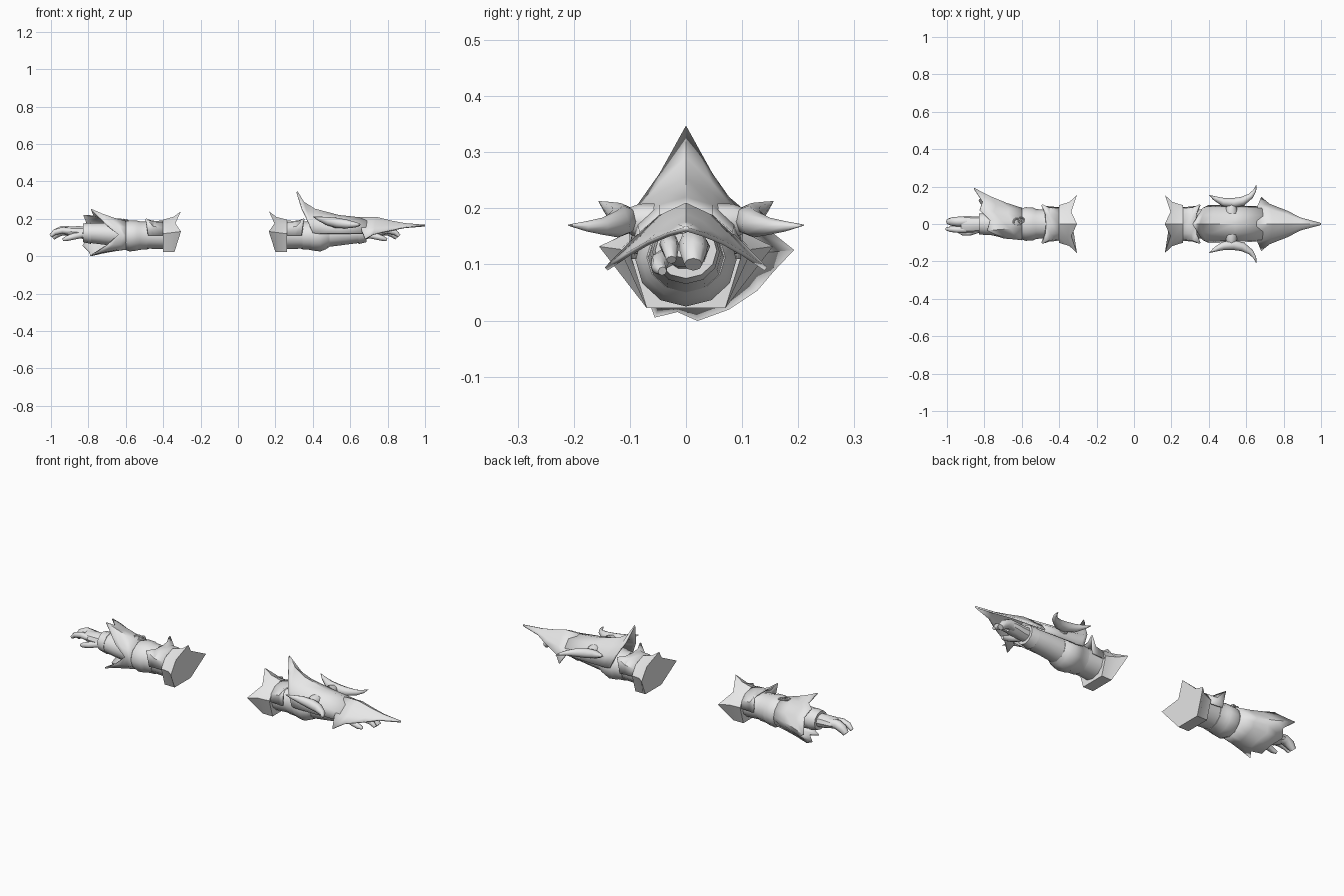
import bpy, bmesh, math
from mathutils import Vector

if "Cube" in bpy.data.objects:
    bpy.data.objects.remove(bpy.data.objects["Cube"])

grey = bpy.data.materials.new("plain_grey")
grey.diffuse_color = (0.8, 0.8, 0.8, 1)
grey.use_nodes = True
grey.node_tree.nodes["Principled BSDF"].inputs["Base Color"].default_value = grey.diffuse_color


def right(p):
    return Vector(p)


def left(p):
    # the left arm mirrors the right one about x = -0.07
    return Vector((-0.14 - p[0], p[1], p[2]))


def loft(name, rings, closed=True, caps=True, thick=0, angle=35, place=right):
    """Skin a list of equal-length point rings."""
    bm = bmesh.new()
    rows = [[bm.verts.new(place(p)) for p in r] for r in rings]
    n = len(rows[0])
    for a, b in zip(rows, rows[1:]):
        for i in range(n if closed else n - 1):
            j = (i + 1) % n
            bm.faces.new((a[i], a[j], b[j], b[i]))
    if closed and caps:
        bm.faces.new(rows[0])
        bm.faces.new(rows[-1])
    bmesh.ops.remove_doubles(bm, verts=bm.verts, dist=0.0005)
    bmesh.ops.recalc_face_normals(bm, faces=bm.faces)
    me = bpy.data.meshes.new(name)
    bm.to_mesh(me)
    bm.free()
    me.materials.append(grey)
    ob = bpy.data.objects.new(name, me)
    bpy.context.collection.objects.link(ob)
    bpy.ops.object.select_all(action='DESELECT')
    ob.select_set(True)
    bpy.context.view_layer.objects.active = ob
    bpy.ops.object.shade_smooth_by_angle(angle=math.radians(angle))
    if thick:
        mod = ob.modifiers.new("thickness", 'SOLIDIFY')
        mod.thickness = thick
        mod.offset = 0
    return ob


def tube(name, stations, n=12, place=right):
    """Straight tube along x; stations are (x, y, z, half width, half height)."""
    rings = [[(x, y + ry * math.cos(k * math.tau / n), z + rz * math.sin(k * math.tau / n))
              for k in range(n)] for x, y, z, ry, rz in stations]
    return loft(name, rings, place=place)


def bent(name, path, n=8, place=right):
    """Tapered tube along a bent path of (x, y, z, radius)."""
    pts = [Vector(p[:3]) for p in path]
    rings = []
    for i, p in enumerate(pts):
        d = (pts[min(i + 1, len(pts) - 1)] - pts[max(i - 1, 0)]).normalized()
        s = d.cross(Vector((0, 0, 1))).normalized()
        u = s.cross(d)
        rings.append([p + path[i][3] * (s * math.cos(k * math.tau / n) + u * math.sin(k * math.tau / n))
                      for k in range(n)])
    return loft(name, rings, angle=60, place=place)


def mirrored(half):
    """Full strip from a half strip that starts on the centre line."""
    return [(x, -y, z) for x, y, z in reversed(half[1:])] + list(half)


# ---- parts shared by both arms ----
for side, place in (("right", right), ("left", left)):
    # spiked upper cuff with a closed flat end
    def cuff(top, valley, wing, bottom):
        return mirrored([top, valley, wing, bottom])
    loft(side + "_upper_cuff", [
        cuff((.165, 0, .24), (.195, .065, .175), (.165, .155, .132), (.2, .07, .022)),
        cuff((.205, 0, .21), (.215, .068, .172), (.205, .118, .127), (.22, .07, .022)),
        cuff((.262, 0, .195), (.262, .068, .168), (.262, .1, .12), (.262, .07, .022))],
        angle=25, place=place)
    tube(side + "_upper_sleeve", [(.25, 0, .11, .08, .073), (.33, 0, .11, .074, .07),
                                  (.37, 0, .11, .074, .072)], place=place)
    # flared half plate with two corner points
    loft(side + "_arm_plate", [
        mirrored([(.262, 0, .187), (.262, .05, .178), (.262, .08, .15), (.262, .086, .11)]),
        mirrored([(.30, 0, .184), (.31, .05, .18), (.315, .085, .158), (.31, .09, .11)]),
        mirrored([(.33, 0, .187), (.335, .055, .19), (.353, .103, .2), (.34, .094, .11)])],
        closed=False, thick=.008, place=place)
    tube(side + "_elbow_pad", [(.345, 0, .11, .077, .074), (.385, 0, .11, .08, .076),
                               (.40, 0, .11, .088, .08), (.44, 0, .108, .09, .083),
                               (.47, 0, .11, .08, .073), (.49, 0, .113, .07, .062)], place=place)
    tube(side + "_forearm", [(.48, 0, .113, .068, .064), (.58, 0, .12, .064, .058),
                             (.66, 0, .124, .056, .052)], place=place)
    tube(side + "_wrist_cuff", [(.645, 0, .122, .06, .057), (.688, 0, .125, .055, .05)], place=place)
    # hand
    tube(side + "_palm", [(.67, 0, .125, .04, .036), (.72, -.002, .128, .043, .034),
                          (.765, -.002, .132, .045, .027), (.785, 0, .134, .04, .022)],
         n=10, place=place)
    bent(side + "_finger_group", [(.755, .013, .133, .026), (.80, .013, .137, .026),
                                  (.832, .013, .122, .024), (.853, .013, .10, .016)], place=place)
    bent(side + "_index_finger", [(.755, -.03, .133, .017), (.80, -.03, .138, .017),
                                  (.84, -.028, .128, .015), (.862, -.026, .108, .009)], place=place)
    bent(side + "_thumb", [(.695, -.03, .115, .018), (.74, -.046, .105, .017),
                           (.775, -.048, .095, .014), (.795, -.042, .088, .008)], place=place)

# ---- right arm: swept guard, blade and horns ----
loft("guard_plate", [
    mirrored([(.315, 0, .345), (.34, .045, .26), (.365, .083, .205), (.40, .098, .125)]),
    mirrored([(.35, 0, .288), (.365, .045, .242), (.385, .085, .195), (.415, .098, .122)]),
    mirrored([(.41, 0, .25), (.42, .045, .225), (.43, .085, .185), (.44, .097, .12)]),
    mirrored([(.54, 0, .216), (.54, .045, .203), (.54, .082, .17), (.54, .096, .12)]),
    mirrored([(.69, 0, .2), (.69, .045, .185), (.685, .08, .155), (.68, .09, .12)])],
    closed=False, thick=.008, angle=40)
loft("spear_blade", [
    mirrored([(.655, 0, .206), (.66, .05, .182), (.66, .095, .14), (.68, .142, .092)]),
    mirrored([(.74, 0, .206), (.735, .04, .187), (.73, .075, .15), (.725, .105, .117)]),
    mirrored([(.82, 0, .186), (.82, .025, .175), (.82, .048, .155), (.82, .068, .138)]),
    mirrored([(.89, 0, .173), (.89, .012, .168), (.89, .022, .16), (.89, .032, .153)]),
    mirrored([(1.0, 0, .164), (1.0, .001, .164), (1.0, .002, .163), (1.0, .003, .162)])],
    closed=False, thick=.008, angle=40)
for s, word in ((1, "back"), (-1, "front")):
    bent(word + "_horn", [(.40, s * .155, .212, .001), (.43, s * .138, .201, .011),
                          (.475, s * .118, .188, .022), (.53, s * .112, .178, .027),
                          (.58, s * .122, .172, .024), (.625, s * .15, .168, .015),
                          (.645, s * .178, .168, .009), (.655, s * .21, .17, .001)])
    bent(word + "_horn_mount", [(.52, s * .06, .175, .034), (.52, s * .085, .178, .03),
                                (.52, s * .115, .178, .018)])

# ---- left arm: wide ragged sleeve, open at the front ----
hem = [(.50, -.078, .115), (.56, -.075, .165), (.645, -.035, .25), (.63, .02, .215),
       (.685, .075, .218), (.67, .12, .18), (.715, .19, .125), (.67, .155, .09),
       (.69, .125, .055), (.655, .075, .022), (.65, .02, .002), (.61, -.015, .018),
       (.64, -.055, .008), (.56, -.072, .06)]
start = []
for x, y, z in hem:
    a = math.atan2(z - .115, y)
    start.append((.46, .084 * math.cos(a), .112 + .076 * math.sin(a)))
rings = []
for t in (0, .33, .66, 1):
    flare = t - .35 * t * (1 - t)
    rings.append([(a[0] + (b[0] - a[0]) * t, a[1] + (b[1] - a[1]) * flare,
                   a[2] + (b[2] - a[2]) * flare) for a, b in zip(start, hem)])
loft("ragged_sleeve", rings, caps=False, thick=.006, angle=45, place=left)

# small buckle on top of the sleeve
for i, (r, dx) in enumerate(((.02, 0), (.014, .022))):
    bpy.ops.mesh.primitive_torus_add(major_radius=r, minor_radius=.005, major_segments=10,
                                     minor_segments=6, location=(-.625 + dx, .01 + dx / 2, .192),
                                     rotation=(.2, .15, 0))
    ring = bpy.context.object
    ring.name = "buckle_ring_%d" % (i + 1)
    ring.data.materials.append(grey)
    bpy.ops.object.shade_smooth_by_angle(angle=math.radians(50))
